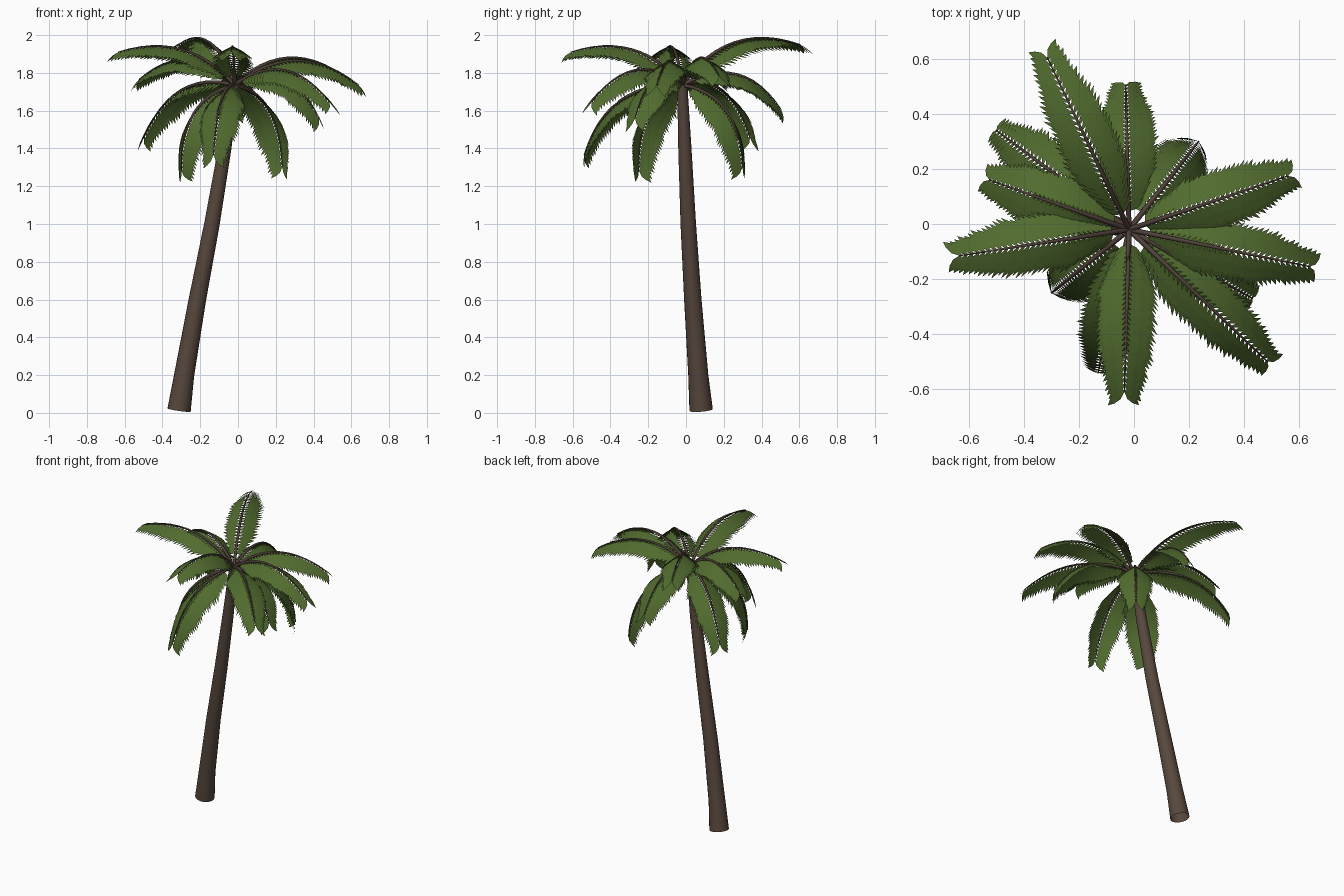
import bpy, bmesh, math, random
from mathutils import Vector

if "Cube" in bpy.data.objects:
    bpy.data.objects.remove(bpy.data.objects["Cube"])

random.seed(4)


def material(name, color):
    m = bpy.data.materials.new(name)
    m.diffuse_color = (*color, 1)
    m.use_nodes = True
    m.node_tree.nodes["Principled BSDF"].inputs["Base Color"].default_value = m.diffuse_color
    return m


BARK = material("bark brown", (0.095, 0.064, 0.046))
RIB = material("rib brown", (0.080, 0.052, 0.042))
LEAF = material("leaf green", (0.083, 0.148, 0.028))


def finish(name, bm, mat):
    mesh = bpy.data.meshes.new(name)
    bm.to_mesh(mesh)
    bm.free()
    mesh.materials.append(mat)
    obj = bpy.data.objects.new(name, mesh)
    bpy.context.collection.objects.link(obj)
    return obj


def tube(bm, points, radii, sides):
    """Tube with rings square to the path, open at the start."""
    rings = []
    for i, p in enumerate(points):
        t = (points[min(i + 1, len(points) - 1)] - points[max(i - 1, 0)]).normalized()
        ref = Vector((0, 1, 0)) if abs(t.y) < 0.8 else Vector((1, 0, 0))
        u = t.cross(ref).normalized()
        v = t.cross(u)
        rings.append([bm.verts.new(p + radii[i] * (u * math.cos(a) + v * math.sin(a)))
                      for a in (2 * math.pi * k / sides for k in range(sides))])
    for a, b in zip(rings, rings[1:]):
        for k in range(sides):
            f = bm.faces.new((a[k], a[(k + 1) % sides], b[(k + 1) % sides], b[k]))
            f.smooth = True
    bm.faces.new(rings[-1])
    bmesh.ops.recalc_face_normals(bm, faces=bm.faces)


# Leaning, tapering trunk
trunk = [(-0.312, 0.08, 0.015, 0.062), (-0.285, 0.065, 0.2, 0.053),
         (-0.215, 0.036, 0.6, 0.046), (-0.138, 0.012, 1.0, 0.041),
         (-0.07, -0.006, 1.4, 0.035), (-0.02, -0.02, 1.74, 0.027)]
bm = bmesh.new()
tube(bm, [Vector(p[:3]) for p in trunk], [p[3] for p in trunk], 20)
finish("trunk", bm, BARK)

# Frond tips around the crown, each with the height of its arch
CROWN = Vector((-0.018, -0.02, 1.735))
TIPS = [(-0.315, 0.605, 1.95, 0.25), (-0.03, 0.505, 1.605, 0.25),
        (0.235, 0.30, 1.30, 0.25), (0.56, 0.175, 1.785, 0.24),
        (0.64, -0.155, 1.735, 0.26), (0.485, -0.50, 1.645, 0.25),
        (0.43, -0.27, 1.56, 0.25), (-0.035, -0.61, 1.91, 0.21),
        (-0.13, -0.54, 1.365, 0.25), (-0.30, -0.25, 1.28, 0.25),
        (-0.635, -0.115, 1.91, 0.21), (-0.525, 0.16, 1.765, 0.24),
        (-0.50, 0.34, 1.455, 0.25)]
LEAFLETS = 30


def leaflet(bm, base, d, along, normal, length, width):
    """Lens-shaped blade, slightly bent downward and tilted like a louvre."""
    across = (along - d * along.dot(d)).normalized()
    across = (across - normal * 0.17).normalized()
    rows = []
    for s, w, drop in ((0, 0.08, 0), (0.38, 0.5, 0), (0.7, 0.38, 0.025)):
        c = base + d * (length * s) - normal * (length * drop)
        rows.append([bm.verts.new(c + across * (width * w * k)) for k in (-1, 1)])
    tip = bm.verts.new(base + d * length - normal * (length * 0.08))
    for a, b in zip(rows, rows[1:]):
        bm.faces.new((a[0], a[1], b[1], b[0]))
    bm.faces.new((rows[-1][0], rows[-1][1], tip))


for n, (x, y, z, arch) in enumerate(TIPS, 1):
    end = Vector((x, y, z))
    chord = end - CROWN
    side = Vector((-chord.y, chord.x, 0)).normalized()
    bow = chord.cross(side).normalized()
    control = CROWN + chord * 0.5 + bow * arch

    def at(t):
        return CROWN * (1 - t) ** 2 + control * (2 * t * (1 - t)) + end * t * t

    # Arched rib
    bm = bmesh.new()
    ts = [i / 12 for i in range(13)]
    tube(bm, [at(t) for t in ts], [0.011 - 0.0085 * t for t in ts], 6)
    finish(f"frond_rib_{n}", bm, RIB)

    # Two drooping rows of leaflets
    bm = bmesh.new()
    for i in range(LEAFLETS):
        f = i / (LEAFLETS - 1)
        t = 0.11 + 0.88 * f
        tangent = (at(t + 0.01) - at(t - 0.01)).normalized()
        normal = tangent.cross(side).normalized()
        sweep = math.radians(22 + 24 * f)
        droop = math.radians(36 - 10 * f)
        grow = min(1, 0.5 + 3 * f) * (1 - 0.42 * max(0, f - 0.6) / 0.4)
        for s in (-1, 1):
            out = side * (s * math.cos(droop)) - normal * math.sin(droop)
            d = (out * math.cos(sweep) + tangent * math.sin(sweep)).normalized()
            up = (normal * math.cos(droop) + side * (s * math.sin(droop))).normalized()
            leaflet(bm, at(t), d, tangent, up,
                    0.163 * grow * random.uniform(0.94, 1.06), 0.030)
    # Face every blade outward from the rib arch
    for face in bm.faces:
        face.normal_update()
        if face.normal.dot(bow) < 0:
            face.normal_flip()
    finish(f"frond_leaves_{n}", bm, LEAF)
